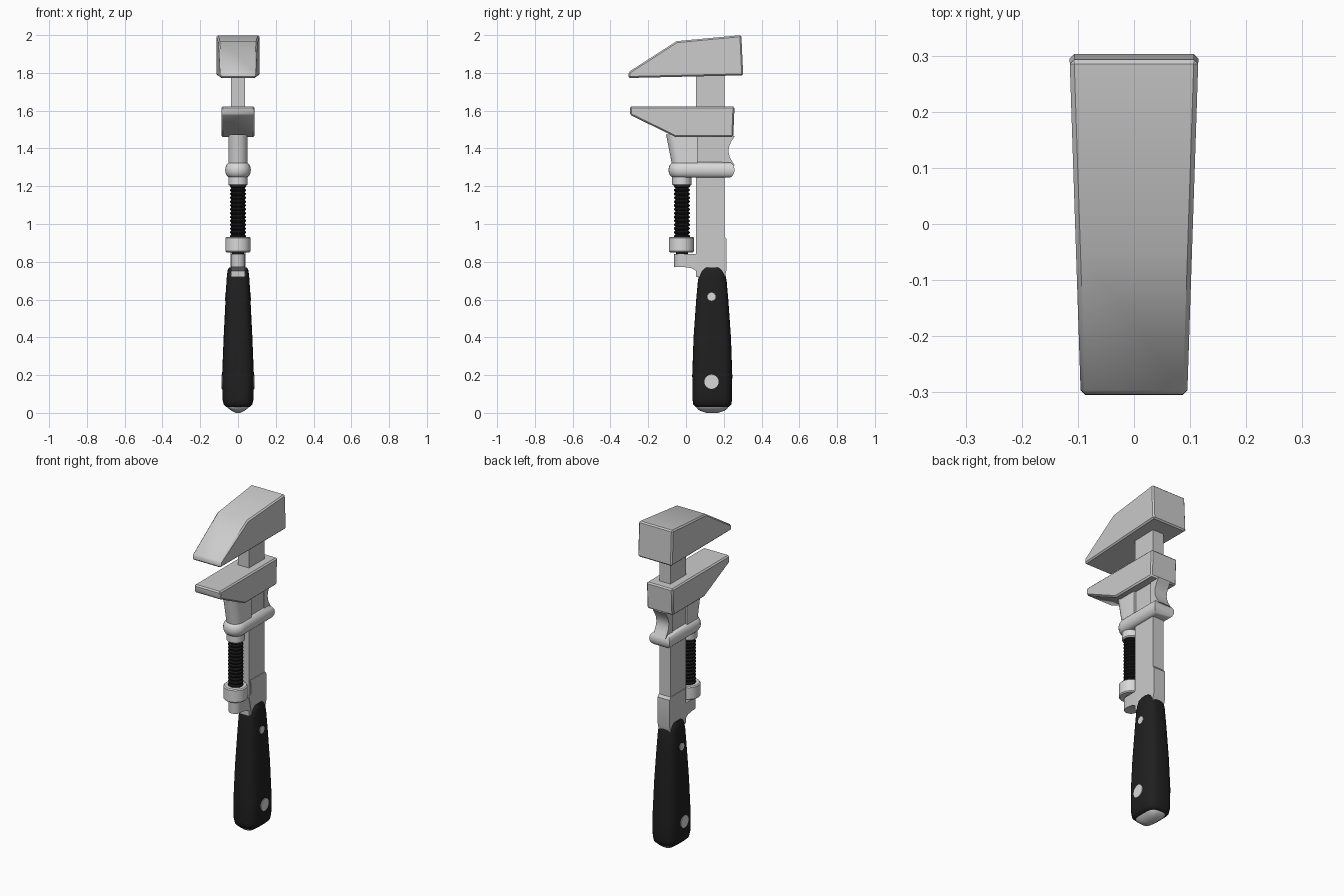
import bpy, bmesh, math
from mathutils import Vector

if "Cube" in bpy.data.objects:
    bpy.data.objects.remove(bpy.data.objects["Cube"])


def material(name, rgb):
    m = bpy.data.materials.new(name)
    m.diffuse_color = (*rgb, 1)
    m.use_nodes = True
    m.node_tree.nodes["Principled BSDF"].inputs["Base Color"].default_value = m.diffuse_color
    return m


STEEL = material("steel grey", (0.6, 0.6, 0.6))
BRIGHT = material("bright steel", (0.69, 0.69, 0.69))
BLACK = material("handle black", (0.014, 0.014, 0.014))
DARK = material("screw black", (0.010, 0.010, 0.011))


def finish(name, bm, mat, bevel=0, segments=1, angle=35):
    bmesh.ops.recalc_face_normals(bm, faces=bm.faces)
    me = bpy.data.meshes.new(name)
    bm.to_mesh(me)
    bm.free()
    ob = bpy.data.objects.new(name, me)
    bpy.context.collection.objects.link(ob)
    me.materials.append(mat)
    bpy.ops.object.select_all(action='DESELECT')
    ob.select_set(True)
    bpy.context.view_layer.objects.active = ob
    if bevel:
        mod = ob.modifiers.new("bevel", 'BEVEL')
        mod.width, mod.segments = bevel, segments
        mod.limit_method, mod.angle_limit = 'ANGLE', math.radians(40)
        bpy.ops.object.modifier_apply(modifier=mod.name)
    bpy.ops.object.shade_smooth_by_angle(angle=math.radians(angle))
    return ob


def loft(name, rings, mat, **kw):
    """Skin a list of equal-length closed rings and cap both ends."""
    bm = bmesh.new()
    vs = [[bm.verts.new(p) for p in r] for r in rings]
    n = len(vs[0])
    for a, b in zip(vs, vs[1:]):
        for i in range(n):
            j = (i + 1) % n
            bm.faces.new((a[i], a[j], b[j], b[i]))
    bm.faces.new(vs[0])
    bm.faces.new(vs[-1])
    return finish(name, bm, mat, **kw)


def side_prism(name, profile, width, mat, **kw):
    """Extrude a (y, z) outline across x; width(y) gives the half width."""
    rings = [[(s * width(y), y, z) for y, z in profile] for s in (-1, 1)]
    return loft(name, rings, mat, **kw)


def turned(name, y, profile, mat, n=24, **kw):
    """Round part on a vertical axis from (radius, z) pairs."""
    rings = [[(r * math.cos(2 * math.pi * i / n), y + r * math.sin(2 * math.pi * i / n), z)
              for i in range(n)] for r, z in profile]
    return loft(name, rings, mat, **kw)


def round_front(hw, y_front, y_back, z, n=12):
    """Plan outline with a half-round front and a square back."""
    cy = y_front + hw
    arc = [(-hw * math.cos(math.pi * i / n), cy - hw * math.sin(math.pi * i / n), z)
           for i in range(n + 1)]
    return arc + [(hw, y_back, z), (-hw, y_back, z)]


# Jaws
side_prism("upper_jaw", [(-0.305, 1.773), (0.303, 1.787), (0.293, 2.0), (-0.05, 1.968), (-0.303, 1.805)],
           lambda y: 0.105 + 0.033 * y, STEEL, bevel=0.008)
side_prism("lower_jaw", [(-0.297, 1.622), (-0.297, 1.578), (-0.055, 1.46), (0.25, 1.46), (0.257, 1.622)],
           lambda y: 0.088, STEEL, bevel=0.008)

# Main bar with its thicker foot
side_prism("bar", [(0.053, 0.72), (0.203, 0.72), (0.203, 1.8), (0.053, 1.8)], lambda y: 0.037, STEEL)
side_prism("bar_foot", [(0.075, 0.72), (0.205, 0.72), (0.215, 0.76), (0.215, 0.92), (0.203, 0.935),
                        (0.06, 0.935), (0.068, 0.91), (0.068, 0.85), (0.05, 0.84)],
           lambda y: 0.040, STEEL)

# Screw bracket: round-nosed lug and curved web below it
loft("screw_bracket", [round_front(0.037, -0.063, 0.1, z) for z in (0.772, 0.842)], STEEL)
web = [(0.10, 0.78), (-0.01, 0.78)] + [
    (0.07 - 0.08 * math.cos(t), 0.73 + 0.042 * math.sin(t))
    for t in [math.pi / 2 * (1 - i / 6) for i in range(1, 0, -1)]] + [(0.03, 0.765), (0.06, 0.748), (0.10, 0.73)]
web = [(0.10, 0.78), (-0.01, 0.78), (-0.01, 0.772), (0.03, 0.766), (0.06, 0.748), (0.075, 0.73), (0.10, 0.73)]
side_prism("bracket_web", web, lambda y: 0.037, STEEL)

# Sliding sleeve under the lower jaw, with a hollowed rear strap
loft("sleeve_front", [round_front(0.05, yf, 0.06, z)
                      for yf, z in ((-0.07, 1.29), (-0.085, 1.37), (-0.106, 1.475))], BRIGHT)
hollow = [(0.258 - 0.033 * math.sin(math.pi * i / 10), 1.31 + 0.155 * i / 10) for i in range(11)]
side_prism("sleeve_back", [(0.19, 1.31)] + hollow + [(0.19, 1.465)], lambda y: 0.042, STEEL)

# Collar ring with bulged rim
rings = []
for i in range(9):
    a = math.pi * (i / 8 - 0.5)
    d = 0.03 * (1 - math.cos(a))
    rings.append(round_front(0.068 - d, -0.093 + d, 0.257 - d, 1.286 + 0.041 * math.sin(a)))
loft("collar", rings, BRIGHT, angle=45)

# Adjusting screw, collar nut and thumb wheel
SY = -0.022
turned("collar_nut", SY, [(0.046, 1.203), (0.051, 1.209), (0.051, 1.26)], BRIGHT)
thread = []
TURNS = 14
for i in range(TURNS):
    z, p = 0.925 + 0.285 * i / TURNS, 0.285 / TURNS
    thread += [(0.034, z), (0.042, z + 0.35 * p), (0.042, z + 0.65 * p)]
turned("screw", SY, [(0.032, 0.835), (0.032, 0.92)] + thread + [(0.034, 1.21)], DARK, n=20)
turned("thumb_wheel", SY - 0.002, [(0.061, 0.85), (0.067, 0.856), (0.067, 0.926), (0.061, 0.932)], BRIGHT, n=28)

# Handle: rounded-box sections lofted along z
HY = 0.139


def section(z, hx, hy, n=32, e=0.62):
    pts = []
    for i in range(n):
        c, s = math.cos(2 * math.pi * i / n), math.sin(2 * math.pi * i / n)
        pts.append((hx * math.copysign(abs(c) ** e, c), HY + hy * math.copysign(abs(s) ** e, s), z))
    return pts


loft("handle", [section(*s) for s in (
    (0.032, 0.062, 0.088), (0.045, 0.076, 0.101), (0.075, 0.083, 0.105), (0.2, 0.084, 0.106),
    (0.4, 0.076, 0.099), (0.6, 0.066, 0.085), (0.7, 0.061, 0.076), (0.735, 0.058, 0.069),
    (0.757, 0.054, 0.057), (0.769, 0.048, 0.040))], BLACK, angle=50)
loft("handle_end_cap", [section(*s) for s in (
    (0.0, 0.012, 0.03), (0.012, 0.035, 0.066), (0.026, 0.054, 0.083), (0.038, 0.06, 0.087))],
    STEEL, angle=50)

# Rivets through the handle
for name, z, r, hx in (("upper_rivet", 0.615, 0.022, 0.068), ("lower_rivet", 0.165, 0.038, 0.088)):
    circle = [(0.135 + r * math.cos(math.pi * i / 8), z + r * math.sin(math.pi * i / 8)) for i in range(16)]
    side_prism(name, circle, lambda y, hx=hx: hx, BRIGHT)
